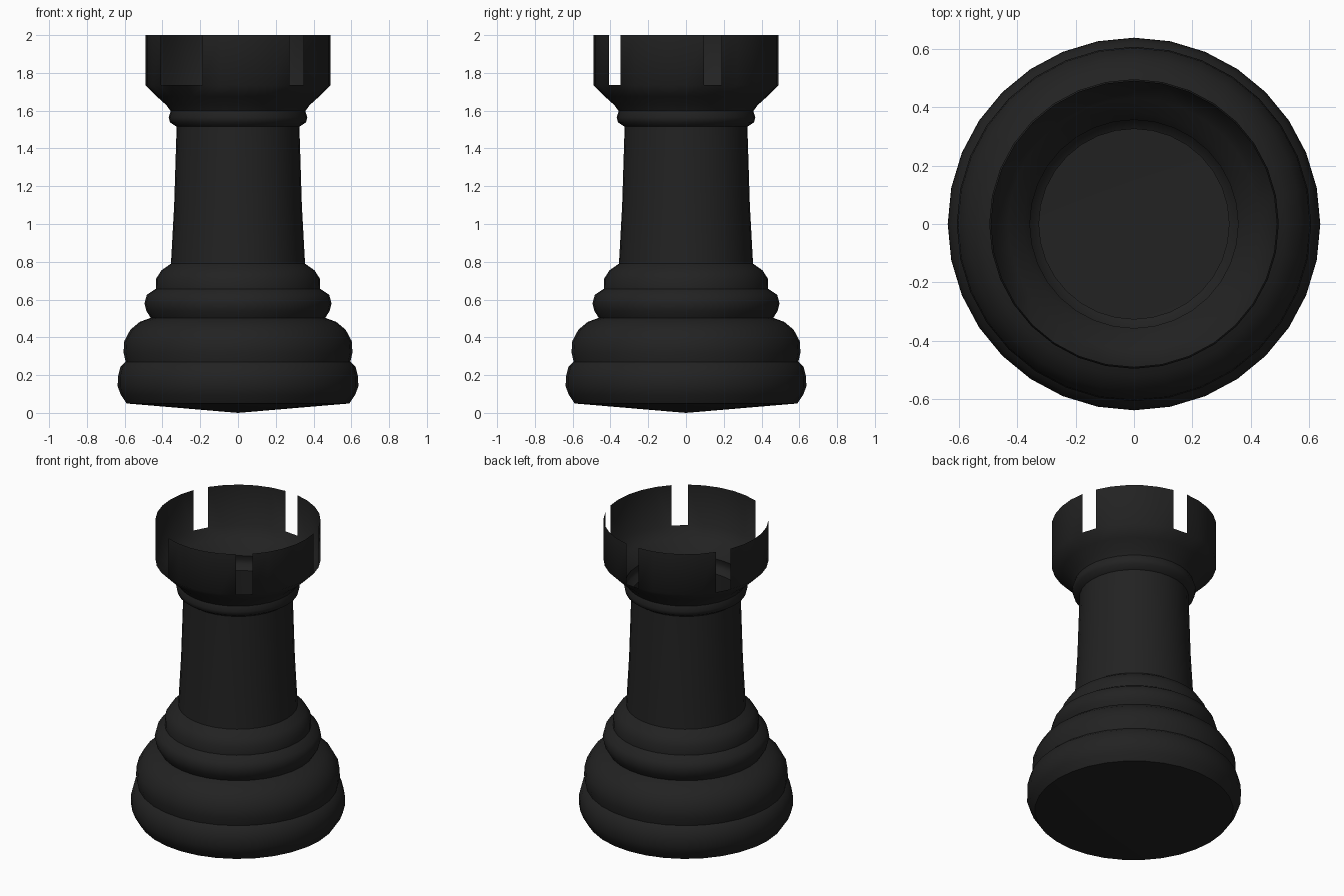
import bpy, bmesh
from math import atan2, degrees, radians, tau
from mathutils import Vector

if "Cube" in bpy.data.objects:
    bpy.data.objects.remove(bpy.data.objects["Cube"])

SIDES = 32
WALL_BOTTOM = 1.735

# Half silhouette (radius, height), from the base centre to the open rim
profile = [
    (0, 0), (0.59, 0.05),
    # lowest base roll
    (0.62, 0.095), (0.637, 0.14), (0.636, 0.19), (0.622, 0.245), (0.595, 0.27),
    # large base roll
    (0.606, 0.32), (0.602, 0.38), (0.57, 0.44), (0.52, 0.482), (0.462, 0.503),
    # two small rings
    (0.485, 0.54), (0.495, 0.58), (0.483, 0.625), (0.435, 0.657),
    (0.434, 0.71), (0.405, 0.755), (0.355, 0.79),
    # tapered shaft
    (0.338, 1.1), (0.325, 1.515),
    # collar bead
    (0.36, 1.538), (0.367, 1.565), (0.356, 1.597),
    # flare and crown wall
    (0.38, 1.63), (0.43, 1.675), (0.49, WALL_BOTTOM), (0.49, 2.0),
]

bm = bmesh.new()
verts = [bm.verts.new((r, 0, z)) for r, z in profile]
edges = [bm.edges.new(pair) for pair in zip(verts, verts[1:])]
bmesh.ops.spin(bm, geom=verts + edges, cent=(0, 0, 0), axis=(0, 0, 1),
               angle=tau, steps=SIDES, use_duplicate=False)
bmesh.ops.remove_doubles(bm, verts=bm.verts, dist=0.0005)

# Crown openings: four slots one panel wide and one slot three panels wide
open_panels = {1, 7, 13, 19, 20, 21, 27}


def panel_index(face):
    c = face.calc_center_median()
    return int((degrees(atan2(c.y, c.x)) % 360) / (360 / SIDES))


slots = [f for f in bm.faces
         if f.calc_center_median().z > WALL_BOTTOM + 0.05
         and panel_index(f) in open_panels]
bmesh.ops.delete(bm, geom=slots, context='FACES')

# Make every face point outwards
bm.normal_update()
base = min(bm.faces, key=lambda f: f.calc_center_median().z)
if base.normal.dot(Vector((0, 0, -1))) < 0:
    bmesh.ops.reverse_faces(bm, faces=bm.faces)

mesh = bpy.data.meshes.new("tower_body")
bm.to_mesh(mesh)
bm.free()
tower = bpy.data.objects.new("tower_body", mesh)
bpy.context.collection.objects.link(tower)

# Black finish
black = bpy.data.materials.new("black")
black.diffuse_color = (0.016, 0.016, 0.016, 1)
black.use_nodes = True
black.node_tree.nodes["Principled BSDF"].inputs["Base Color"].default_value = black.diffuse_color
mesh.materials.append(black)

# Smooth rolls with crisp steps
bpy.context.view_layer.objects.active = tower
tower.select_set(True)
bpy.ops.object.shade_smooth_by_angle(angle=radians(50))
